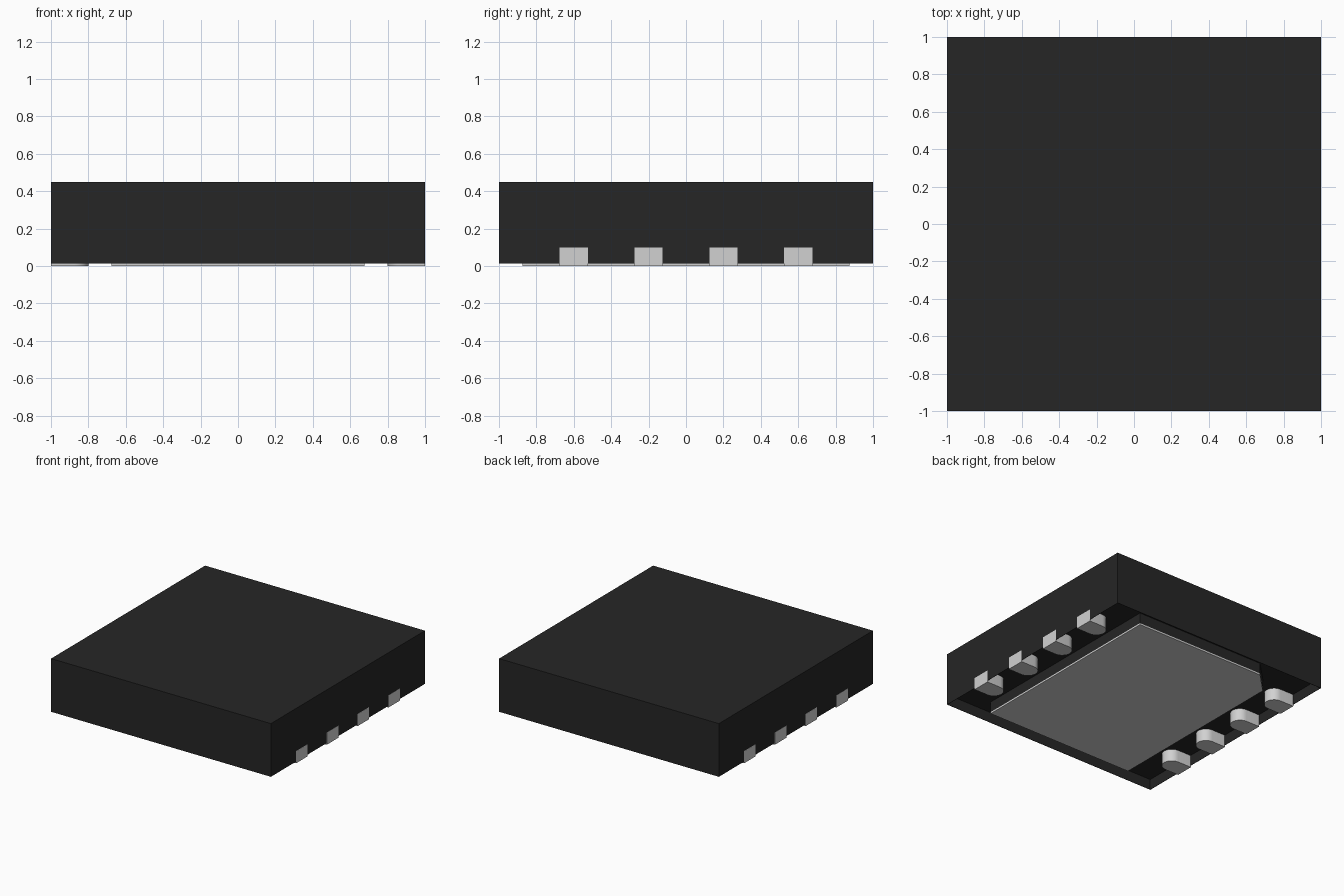
import bpy, bmesh, math
from mathutils import Vector

cube = bpy.data.objects.get("Cube")
if cube:
    bpy.data.objects.remove(cube, do_unlink=True)

BASE, TOP, FLOOR = 0.013, 0.45, 0.10   # wall bottom, body top, recessed underside


def make_material(name, value):
    mat = bpy.data.materials.new(name)
    mat.use_nodes = True
    colour = (value, value, value, 1)
    mat.diffuse_color = colour
    bsdf = mat.node_tree.nodes["Principled BSDF"]
    bsdf.inputs["Base Color"].default_value = colour
    bsdf.inputs["Roughness"].default_value = 0.6
    return mat


black = make_material("black plastic", 0.019)
metal = make_material("light grey metal", 0.64)


def finish(name, bm, mat):
    bmesh.ops.recalc_face_normals(bm, faces=bm.faces)
    mesh = bpy.data.meshes.new(name)
    bm.to_mesh(mesh)
    bm.free()
    mesh.materials.append(mat)
    obj = bpy.data.objects.new(name, mesh)
    bpy.context.collection.objects.link(obj)
    return obj


def prism(name, outline, z0, z1, mat):
    """Extrude a flat outline from z0 up to z1."""
    bm = bmesh.new()
    face = bm.faces.new([bm.verts.new((x, y, z0)) for x, y in outline])
    ext = bmesh.ops.extrude_face_region(bm, geom=[face], use_keep_orig=True)
    verts = [g for g in ext["geom"] if isinstance(g, bmesh.types.BMVert)]
    bmesh.ops.translate(bm, verts=verts, vec=(0, 0, z1 - z0))
    return finish(name, bm, mat)


# Body: box whose underside is recessed inside a thin rim
bm = bmesh.new()
bmesh.ops.create_cube(bm, size=1)
bmesh.ops.scale(bm, vec=(1.998, 2.0, TOP - BASE), verts=bm.verts)
bmesh.ops.translate(bm, vec=(0, 0, (TOP + BASE) / 2), verts=bm.verts)
bottom = min(bm.faces, key=lambda f: f.calc_center_median().z)
bmesh.ops.inset_region(bm, faces=[bottom], thickness=0.004)
ext = bmesh.ops.extrude_discrete_faces(bm, faces=[bottom])
bmesh.ops.translate(bm, verts=ext["faces"][0].verts, vec=(0, 0, FLOOR - BASE))
finish("body", bm, black)

# Thermal pad with one clipped corner, on a plastic pedestal
px, py, clip = 0.675, 0.875, 0.17
pad = [(-px, -py), (px, -py), (px, py), (-px + clip, py), (-px, py - clip)]
prism("pad_pedestal", pad, BASE, FLOOR, black)
prism("thermal_pad", pad, 0, BASE, metal)

# Contacts: flat at the outer wall, round at the inner end
R = 0.075
arc = [math.radians(90 + 180 * i / 16) for i in range(17)]
contact = [(1.0, R)] + [(0.8 + R + R * math.cos(a), R * math.sin(a)) for a in arc] + [(1.0, -R)]
for side, label in ((1, "left"), (-1, "right")):
    for i, y in enumerate((-0.6, -0.2, 0.2, 0.6)):
        outline = [(side * cx, y + cy) for cx, cy in contact]
        obj = prism(f"{label}_contact_{i + 1}", outline, 0, FLOOR, metal)
        bpy.ops.object.select_all(action="DESELECT")
        obj.select_set(True)
        bpy.context.view_layer.objects.active = obj
        bpy.ops.object.shade_smooth_by_angle(angle=math.radians(30))
